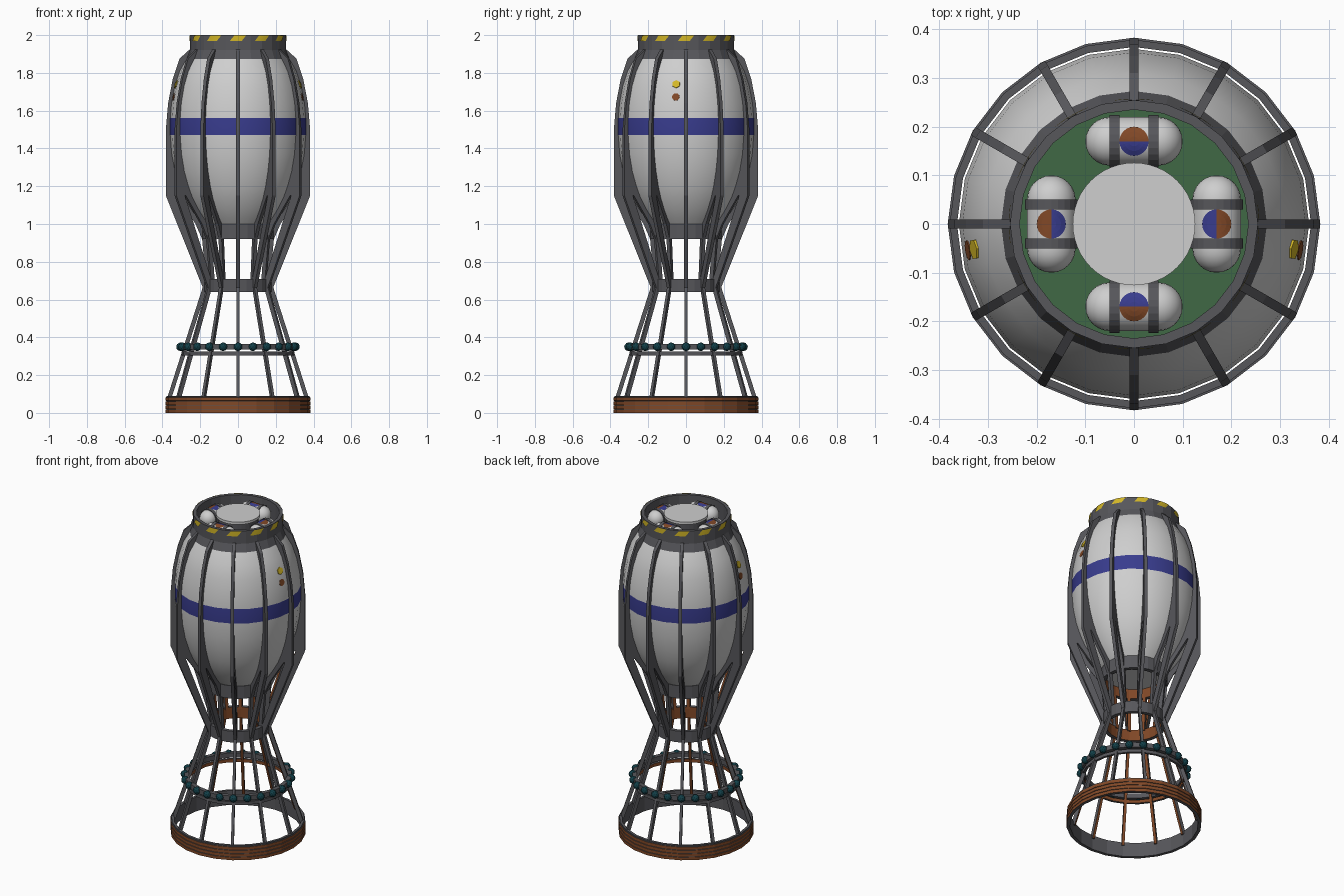
import bpy, bmesh, math
from mathutils import Matrix, Vector

if "Cube" in bpy.data.objects:
    bpy.data.objects.remove(bpy.data.objects["Cube"])

def mat(name, c):
    m = bpy.data.materials.new(name)
    m.diffuse_color = (*c, 1)
    m.use_nodes = True
    m.node_tree.nodes["Principled BSDF"].inputs["Base Color"].default_value = m.diffuse_color
    return m

GREY = mat("dark grey metal", (0.095, 0.095, 0.105))
WHITE = mat("off white", (0.62, 0.62, 0.62))
BLUE = mat("deep blue", (0.04, 0.045, 0.27))
BROWN = mat("copper brown", (0.22, 0.065, 0.02))
YELLOW = mat("hazard yellow", (0.65, 0.47, 0.02))
GREEN = mat("board green", (0.05, 0.14, 0.06))
TEAL = mat("dark teal", (0.006, 0.05, 0.065))
I4 = Matrix.Identity(4)

def finish(name, bm, mats, rule=None, matrix=I4, smooth=False, recalc=True):
    if recalc:
        bmesh.ops.recalc_face_normals(bm, faces=bm.faces)
    bm.normal_update()
    for f in bm.faces:
        if rule:
            f.material_index = rule(f)
        f.smooth = smooth
    bm.transform(matrix)
    me = bpy.data.meshes.new(name)
    bm.to_mesh(me)
    bm.free()
    for m in mats:
        me.materials.append(m)
    ob = bpy.data.objects.new(name, me)
    bpy.context.collection.objects.link(ob)
    return ob

def lathe(name, pts, mats, n=24, closed=False, **kw):
    """Revolve (r, z) points; open profiles are capped or end on the axis."""
    bm = bmesh.new()
    rings = []
    for r, z in pts:
        if r < 1e-6:
            rings.append([bm.verts.new((0, 0, z))] * n)
        else:
            rings.append([bm.verts.new((r * math.cos(i * math.tau / n), r * math.sin(i * math.tau / n), z))
                          for i in range(n)])
    pairs = list(zip(rings, rings[1:] + rings[:1])) if closed else list(zip(rings, rings[1:]))
    for a, b in pairs:
        for i in range(n):
            j = (i + 1) % n
            bm.faces.new(list(dict.fromkeys((a[i], a[j], b[j], b[i]))))
    return finish(name, bm, mats, **kw)

def band(name, r0, r1, z0, z1, mats, rule=None):
    return lathe(name, [(r1, z0), (r1, z1), (r0, z1), (r0, z0)], mats, closed=True, rule=rule)

def inward(f):
    c = f.calc_center_median()
    return int(f.normal.xy.dot(c.xy.normalized()) < -0.5)

# --- fuel tank with blue belt
tank = [(0, .98), (.17, .98), (.215, 1.03), (.25, 1.08), (.285, 1.14), (.31, 1.2), (.335, 1.28), (.352, 1.37),
        (.36, 1.47), (.36, 1.56), (.353, 1.64), (.336, 1.73), (.31, 1.81), (.27, 1.88), (0, 1.88)]
lathe("tank", tank, [WHITE, BLUE], smooth=True,
      rule=lambda f: int(1.47 < f.calc_center_median().z < 1.56))
bpy.context.view_layer.objects.active = bpy.data.objects["tank"]
bpy.data.objects["tank"].select_set(True)
bpy.ops.object.shade_smooth_by_angle(angle=math.radians(40))

# --- ribs: chains of (outer, inner) profile points given a thickness, 12 around
def ribs(name, chain, thick=.019, brown=False):
    bm = bmesh.new()
    for k in range(12):
        rot = Matrix.Rotation(k * math.pi / 6, 3, 'Z')
        secs = []
        for (ro, zo), (ri, zi) in chain:
            h = thick / 2
            secs.append([bm.verts.new(rot @ Vector(p)) for p in
                         ((ro, -h, zo), (ro, h, zo), (ri, h, zi), (ri, -h, zi))])
        for a, b in zip(secs, secs[1:]):
            for i in range(4):
                j = (i + 1) % 4
                bm.faces.new((a[i], a[j], b[j], b[i]))
        bm.faces.new(secs[0])
        bm.faces.new(secs[-1])
    finish(name, bm, [GREY, BROWN], rule=inward if brown else None)

ribs("tank_ribs", [((.255, 1.925), (.24, 1.86)), ((.31, 1.875), (.265, 1.86)), ((.345, 1.77), (.315, 1.76)),
                   ((.37, 1.64), (.345, 1.64)), ((.382, 1.5), (.352, 1.5)), ((.382, 1.3), (.33, 1.3)),
                   ((.382, 1.15), (.28, 1.15))])
ribs("rib_inner_branches", [((.33, 1.16), (.28, 1.15)), ((.225, 1.0), (.18, .99)), ((.19, .92), (.165, .92)),
                            ((.17, .7), (.148, .7))], brown=True)
ribs("waist_struts", [((.382, 1.15), (.33, 1.15)), ((.185, .66), (.155, .67))], brown=True)
ribs("lower_legs", [((.182, .68), (.158, .68)), ((.378, .07), (.355, .07))], thick=.016, brown=True)

# --- hoops
band("tank_collar", .165, .19, .92, 1.0, [GREY, BROWN], inward)
band("waist_ring", .155, .178, .64, .71, [GREY, BROWN], inward)
band("lower_hoop", .283, .298, .305, .325, [GREY, BROWN], inward)
band("bead_hoop", .28, .306, .335, .365, [GREY])

# --- base ring wound with brown bands separated by dark grooves
prof = [(.364, .09), (.364, 0)]
for k in range(4):
    prof += [(.383, .0215 * k), (.383, .0215 * k + .018), (.379, .0215 * k + .0185), (.379, .0215 * k + .021)]
prof += [(.379, .09)]
lathe("base_ring", prof, [GREY, BROWN], closed=True,
      rule=lambda f: int(f.normal.z ** 2 < .5 and min(v.co.xy.length for v in f.verts) > .381))

# --- teal beads
bm = bmesh.new()
for k in range(24):
    a = k * math.pi / 12
    bmesh.ops.create_icosphere(bm, subdivisions=2, radius=.023,
                               matrix=Matrix.Translation((.304 * math.cos(a), .304 * math.sin(a), .35)))
finish("beads", bm, [TEAL])

# --- top rim with slanted hazard plates
lathe("top_rim", [(.255, 2), (.255, 1.92), (.275, 1.87), (.235, 1.87), (.235, 2)], [GREY], closed=True)
bm = bmesh.new()
for k in range(12):
    a0 = k * math.pi / 6
    cols = []
    for s in range(5):
        a = a0 + math.radians(-7 + 3.5 * s)
        cols.append([bm.verts.new((.2575 * math.cos(a + d), .2575 * math.sin(a + d), z))
                     for d, z in ((-.05, 1.968), (.05, 1.999))])
    for a, b in zip(cols, cols[1:]):
        bm.faces.new((a[0], b[0], b[1], a[1]))
finish("hazard_plates", bm, [YELLOW], recalc=False)

# --- equipment bay
lathe("bay_floor", [(0, 1.884), (.24, 1.884), (.24, 1.89), (0, 1.89)], [GREEN])
lathe("hub", [(0, 1.88), (.115, 1.88), (.115, 1.98)], [GREY], n=32)
lathe("hub_lid", [(0, 1.98), (.126, 1.98), (.126, 1.996), (0, 1.996)], [WHITE], n=48)

arc = [math.radians(15 * i) for i in range(7)]
caps = [(.05 * math.sin(a), -.05 - .05 * math.cos(a)) for a in arc]
caps += [(r, -z) for r, z in reversed(caps)]
caps = [(0 if r < 1e-6 else r, z) for r, z in caps]
for k in range(4):
    place = Matrix.Rotation(k * math.pi / 2, 4, 'Z') @ Matrix.Translation((0, .17, 1.936))
    along = place @ Matrix.Rotation(math.pi / 2, 4, 'Y')
    lathe(f"small_tank_{k}", caps, [WHITE], matrix=along, smooth=True)
    for x in (-.04, .04):
        lathe(f"tank_strap_{k}", [(.054, x - .01), (.054, x + .01), (.048, x + .01), (.048, x - .01)],
              [GREY], closed=True, matrix=along)
    # two-colour round label wrapped on the top of the small tank
    bm = bmesh.new()
    lift = lambda x, y: bm.verts.new((x, y, math.sqrt(.052 ** 2 - y * y)))
    rings = [[lift(r * math.cos(i * math.pi / 12), r * math.sin(i * math.pi / 12)) for i in range(24)]
             for r in (.01, .02, .03)]
    mid = lift(0, 0)
    for i in range(24):
        j = (i + 1) % 24
        bm.faces.new((mid, rings[0][i], rings[0][j]))
        for a, b in zip(rings, rings[1:]):
            bm.faces.new((a[i], b[i], b[j], a[j]))
    finish(f"round_label_{k}", bm, [BLUE, BROWN], matrix=place, recalc=False,
           rule=lambda f: int(f.calc_center_median().y > 0))

# --- small side markers on the tank
for side in (0, 1):
    ang = math.radians(-9) if side == 0 else math.radians(189)
    for name, r, z, tilt, size, m, n in (("yellow_marker", .331, 1.74, 70, .022, YELLOW, 6),
                                         ("brown_marker", .343, 1.672, 77, .02, BROWN, 12)):
        M = (Matrix.Rotation(ang, 4, 'Z') @ Matrix.Translation((r, 0, z))
             @ Matrix.Rotation(math.radians(tilt), 4, 'Y'))
        lathe(f"{name}_{side}", [(0, -.004), (size, -.004), (size, .004), (0, .004)], [m], n=n, matrix=M)
